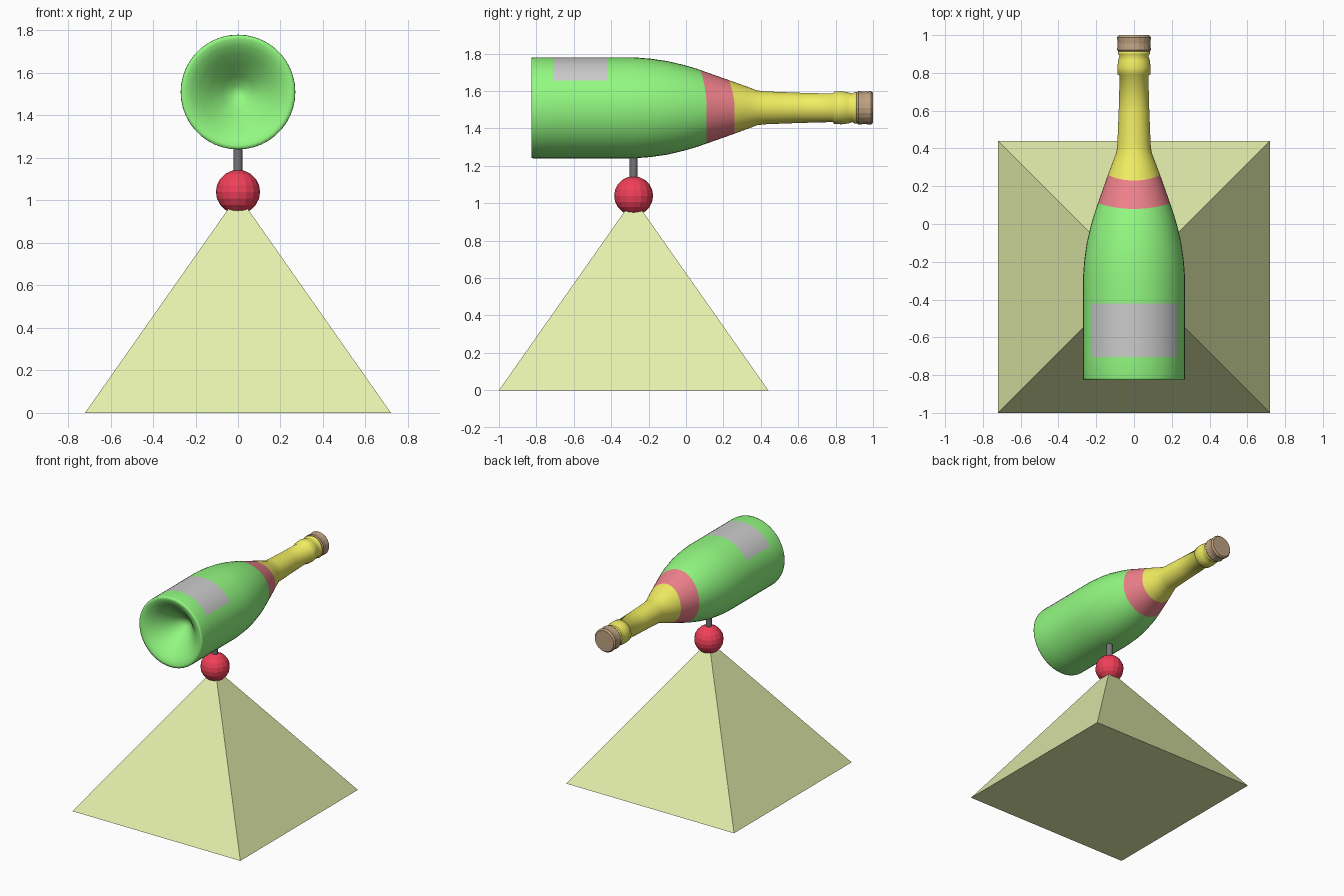
import bpy, bmesh
from math import sin, cos, pi
from mathutils import Matrix, Vector

if "Cube" in bpy.data.objects:
    bpy.data.objects.remove(bpy.data.objects["Cube"])

AXIS_Z, STAND_Y, SEGS = 1.51, -0.28, 44


def mat(name, r, g, b):
    m = bpy.data.materials.new(name)
    m.diffuse_color = (r, g, b, 1)
    m.use_nodes = True
    m.node_tree.nodes["Principled BSDF"].inputs["Base Color"].default_value = m.diffuse_color
    return m


def finish(name, bm, mats, smooth=False):
    bmesh.ops.recalc_face_normals(bm, faces=bm.faces[:])
    me = bpy.data.meshes.new(name)
    bm.to_mesh(me)
    bm.free()
    for m in mats:
        me.materials.append(m)
    for p in me.polygons:
        p.use_smooth = smooth
    ob = bpy.data.objects.new(name, me)
    bpy.context.collection.objects.link(ob)
    return ob


def lathe(name, rows, mats, segs, smooth):
    """Spin rows of (y, radius, material, dip) around the bottle axis."""
    bm = bmesh.new()
    rings = []
    for y, r, _, dip in rows:
        ring = []
        for i in range(segs):
            a = 2 * pi * i / segs
            d = dip * max(0, cos(a)) ** 2      # band edges dip on the label side
            rr = r + 0.33 * d
            ring.append(bm.verts.new((rr * sin(a), y - d, AXIS_Z + rr * cos(a))))
        rings.append(ring)
    for k in range(len(rows) - 1):
        for i in range(segs):
            j = (i + 1) % segs
            f = bm.faces.new((rings[k][i], rings[k][j], rings[k + 1][j], rings[k + 1][i]))
            m = rows[k][2]
            if m == LABEL and not (i < 7 or i >= segs - 7):
                m = GLASS
            f.material_index = m
    bmesh.ops.remove_doubles(bm, verts=bm.verts[:], dist=1e-5)
    return finish(name, bm, mats, smooth)


GLASS, LABEL, BAND, FOIL = range(4)
green = mat("green_glass", 0.29, 0.95, 0.22)
grey = mat("label_grey", 0.72, 0.72, 0.72)
red = mat("band_red", 0.86, 0.22, 0.26)
gold = mat("foil_yellow", 0.88, 0.85, 0.12)
brown = mat("cork_brown", 0.52, 0.36, 0.22)
lime = mat("lime", 0.78, 0.87, 0.42)
ball_red = mat("ball_red", 0.88, 0.05, 0.10)
dark = mat("dark_metal", 0.18, 0.18, 0.19)

# Bottle: hollow base, body with label, band, foil-wrapped neck and lip
G, L, B, F = GLASS, LABEL, BAND, FOIL
lathe("bottle", [
    (-0.62, 0, G, 0), (-0.628, 0.03, G, 0), (-0.67, 0.075, G, 0), (-0.73, 0.13, G, 0),
    (-0.78, 0.18, G, 0), (-0.812, 0.22, G, 0), (-0.825, 0.25, G, 0), (-0.825, 0.268, G, 0),
    (-0.815, 0.27, G, 0), (-0.705, 0.27, L, 0), (-0.42, 0.27, G, 0), (-0.28, 0.27, G, 0),
    (-0.19, 0.263, G, 0), (-0.10, 0.25, G, 0), (-0.01, 0.229, G, 0), (0.055, 0.21, G, 0),
    (0.11, 0.191, B, 0.03), (0.26, 0.138, F, 0.03), (0.33, 0.112, F, 0), (0.38, 0.093, F, 0),
    (0.42, 0.088, F, 0), (0.60, 0.081, F, 0), (0.785, 0.076, F, 0), (0.792, 0.086, F, 0),
    (0.83, 0.088, F, 0), (0.865, 0.084, F, 0), (0.89, 0.076, F, 0), (0.90, 0.084, F, 0),
    (0.912, 0.085, F, 0), (0.916, 0, F, 0),
], [green, grey, red, gold], SEGS, True)

# Cork
lathe("cork", [
    (0.912, 0, 0, 0), (0.912, 0.082, 0, 0), (0.922, 0.09, 0, 0), (0.955, 0.086, 0, 0),
    (0.988, 0.09, 0, 0), (1.0, 0.08, 0, 0), (1.0, 0, 0, 0),
], [brown], 20, False)

# Pyramid base
bm = bmesh.new()
h = 0.72
base = [bm.verts.new((sx * h, STAND_Y + sy * h, 0))
        for sx, sy in ((-1, -1), (1, -1), (1, 1), (-1, 1))]
apex = bm.verts.new((0, STAND_Y, 1.025))
bm.faces.new(base)
for i in range(4):
    bm.faces.new((base[i], base[(i + 1) % 4], apex))
finish("pyramid_base", bm, [lime])

# Faceted ball on the tip
bm = bmesh.new()
bmesh.ops.create_uvsphere(bm, u_segments=16, v_segments=10, radius=0.104,
                          matrix=Matrix.Translation((0, STAND_Y, 1.04)))
finish("ball", bm, [ball_red])

# Rod from ball to bottle
bm = bmesh.new()
bmesh.ops.create_cone(bm, cap_ends=True, segments=16, radius1=0.021, radius2=0.021,
                      depth=0.2, matrix=Matrix.Translation((0, STAND_Y, 1.16)))
finish("rod", bm, [dark])
